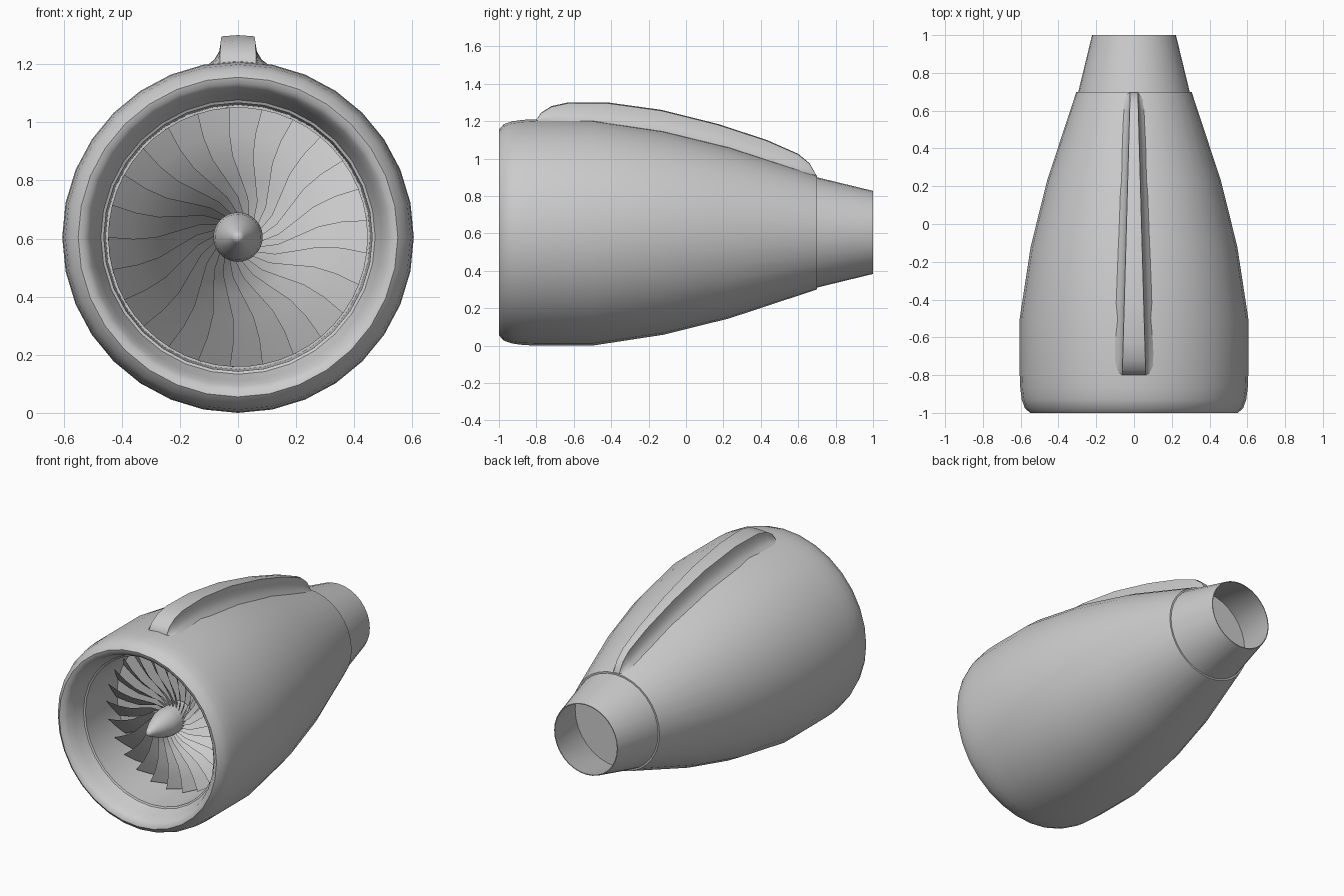
import bpy, bmesh
from math import sin, cos, pi, radians, sqrt

if "Cube" in bpy.data.objects:
    bpy.data.objects.remove(bpy.data.objects["Cube"])

AXIS_Z = 0.605


def make_object(name, verts, faces, angle=35):
    me = bpy.data.meshes.new(name)
    me.from_pydata(verts, [], faces)
    bm = bmesh.new()
    bm.from_mesh(me)
    bmesh.ops.remove_doubles(bm, verts=bm.verts, dist=1e-5)
    bmesh.ops.recalc_face_normals(bm, faces=bm.faces)
    bm.to_mesh(me)
    bm.free()
    ob = bpy.data.objects.new(name, me)
    bpy.context.collection.objects.link(ob)
    bpy.ops.object.select_all(action='DESELECT')
    ob.select_set(True)
    bpy.context.view_layer.objects.active = ob
    bpy.ops.object.shade_smooth_by_angle(angle=radians(angle))
    return ob


def polar(r, a, y):
    return (r * sin(a), y, AXIS_Z + r * cos(a))


def lathe(name, profile, n=32, closed=False):
    """Spin (y, radius) points around the engine axis."""
    verts = [polar(r, 2 * pi * i / n, y) for y, r in profile for i in range(n)]
    rows = len(profile)
    faces = []
    for j in range(rows if closed else rows - 1):
        k = (j + 1) % rows
        for i in range(n):
            i2 = (i + 1) % n
            faces.append((j * n + i, j * n + i2, k * n + i2, k * n + i))
    return make_object(name, verts, faces)


def interp(table, y):
    for (y0, v0), (y1, v1) in zip(table, table[1:]):
        if y <= y1:
            return v0 + (v1 - v0) * (y - y0) / (y1 - y0)
    return table[-1][1]


# Nacelle: rounded lip, tapering cowl, inlet duct with a small step
cowl = [(-1.0, 0.55), (-0.975, 0.578), (-0.93, 0.594), (-0.87, 0.602), (-0.8, 0.605),
        (-0.5, 0.605), (-0.12, 0.547), (0.23, 0.46), (0.7, 0.305)]
inlet = [(-0.55, 0.455), (-0.865, 0.462), (-0.87, 0.472), (-0.93, 0.495),
         (-0.975, 0.512), (-0.995, 0.53)]
lathe("nacelle", cowl + [(0.7, 0.29), (0.2, 0.40)] + inlet, closed=True)

# Exhaust nozzle with a thin wall and an inner end plate
lathe("exhaust_nozzle", [(0.68, 0.299), (0.7, 0.295), (1.0, 0.222), (1.0, 0.217),
                         (0.7, 0.285), (0.7, 0.0)])

# Plate behind the fan
lathe("fan_back_plate", [(-0.56, 0.46), (-0.56, 0.0)])

# Spinner cone
lathe("spinner", [(-0.57, 0.08), (-0.70, 0.085), (-0.75, 0.079), (-0.82, 0.055),
                  (-0.89, 0.022), (-0.92, 0.0)])

# Fan blades: swept leading edge, overlapping and pitched backwards
BLADES = 25
stations = [(0.07, 38, 22), (0.14, 18, 19), (0.20, 7, 17.5), (0.28, 0, 16.5),
            (0.36, -1, 16), (0.447, 0, 16)]   # radius, sweep, chord in degrees
verts, faces = [], []
for b in range(BLADES):
    base = len(verts)
    a0 = radians(-90 + 360 / BLADES * b)
    for r, sweep, chord in stations:
        a = a0 + radians(sweep)
        pitch = 0.05 + 0.05 * r / 0.447
        verts.append(polar(r, a, -0.675))
        verts.append(polar(r, a - radians(chord * 0.5), -0.675 + pitch * 0.5))
        verts.append(polar(r, a - radians(chord), -0.675 + pitch))
    for s in range(len(stations) - 1):
        for c in range(2):
            p = base + 3 * s + c
            faces.append((p, p + 1, p + 4, p + 3))
make_object("fan_blades", verts, faces, 30)

# Pylon fairing: flared section lofted along the top of the cowl
ridge = [(-0.8, 1.208), (-0.775, 1.245), (-0.72, 1.28), (-0.63, 1.30), (-0.42, 1.30),
         (-0.13, 1.26), (0.17, 1.185), (0.43, 1.10), (0.6, 1.025), (0.66, 0.975),
         (0.7, 0.905)]
section = [(1.0, 0.0), (0.45, 0.22), (0.12, 0.5), (0.03, 0.82), (0.0, 0.96)]
verts, faces = [], []
for y, top in ridge:
    t = (y + 0.8) / 1.5
    wide = 0.118 - 0.06 * t
    narrow = 0.062 - 0.042 * t
    foot = AXIS_Z + sqrt(interp(cowl, y) ** 2 - wide ** 2) - 0.008
    half = [(narrow + (wide - narrow) * w, foot + (top - foot) * h) for w, h in section]
    row = half + [(0, top)] + [(-x, z) for x, z in reversed(half)]
    verts += [(x, y, z) for x, z in row]
n = 2 * len(section) + 1
for j in range(len(ridge) - 1):
    for i in range(n):
        i2 = (i + 1) % n
        faces.append((j * n + i, j * n + i2, (j + 1) * n + i2, (j + 1) * n + i))
faces += [tuple(range(n)), tuple(range(len(verts) - n, len(verts)))]
make_object("pylon_fairing", verts, faces, 40)
